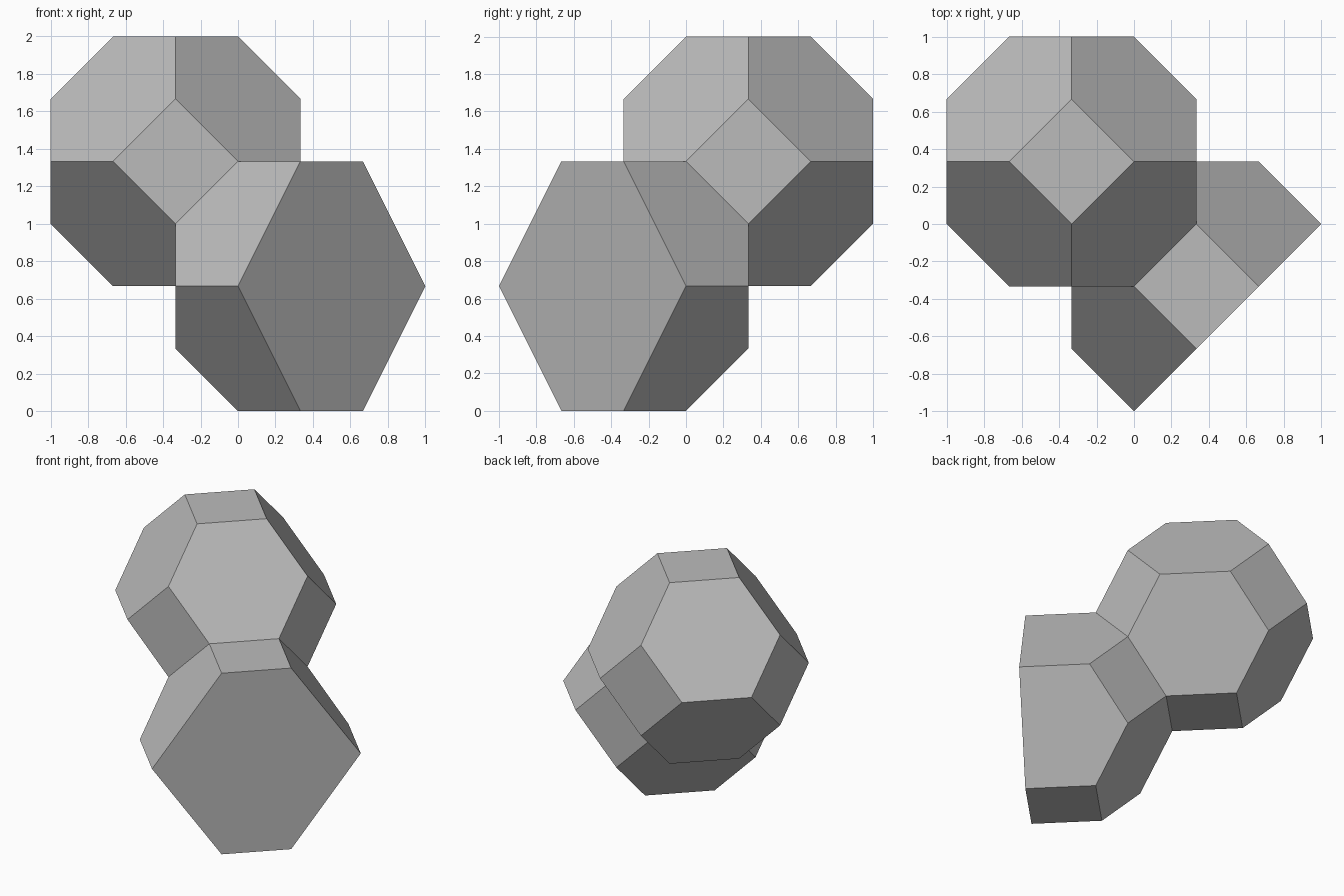
import bpy
import bmesh
from math import radians
from mathutils import Vector

cube = bpy.data.objects.get("Cube")
if cube:
    bpy.data.objects.remove(cube, do_unlink=True)

UNIT = 1 / 3  # lattice step: each full cell spans four steps

grey = bpy.data.materials.new("light grey")
grey.use_nodes = True
grey.diffuse_color = (0.5, 0.5, 0.5, 1)
grey.node_tree.nodes["Principled BSDF"].inputs["Base Color"].default_value = (0.5, 0.5, 0.5, 1)


def make_cell(name, centre, halved=False):
    """Truncated octahedron, optionally halved by an upright diagonal plane."""
    steps = range(-2, 3)
    corners = [Vector((x, y, z)) for x in steps for y in steps for z in steps
               if sorted((abs(x), abs(y), abs(z))) == [0, 1, 2]]
    # The diagonal plane passes exactly through six of the corners
    if halved:
        corners = [c for c in corners if c.x - c.y <= 1]

    bm = bmesh.new()
    for corner in corners:
        bm.verts.new(corner * UNIT)
    bmesh.ops.convex_hull(bm, input=bm.verts[:])
    # Merge the hull triangles into flat squares and hexagons
    bmesh.ops.dissolve_limit(bm, angle_limit=radians(1),
                             verts=bm.verts[:], edges=bm.edges[:])
    bmesh.ops.recalc_face_normals(bm, faces=bm.faces[:])

    mesh = bpy.data.meshes.new(name)
    bm.to_mesh(mesh)
    bm.free()
    mesh.materials.append(grey)
    cell = bpy.data.objects.new(name, mesh)
    cell.location = Vector(centre) * UNIT
    bpy.context.collection.objects.link(cell)


# Two cells sharing one hexagonal face
make_cell("upper_cell", (-1, 1, 4))
make_cell("lower_cut_cell", (1, -1, 2), halved=True)
